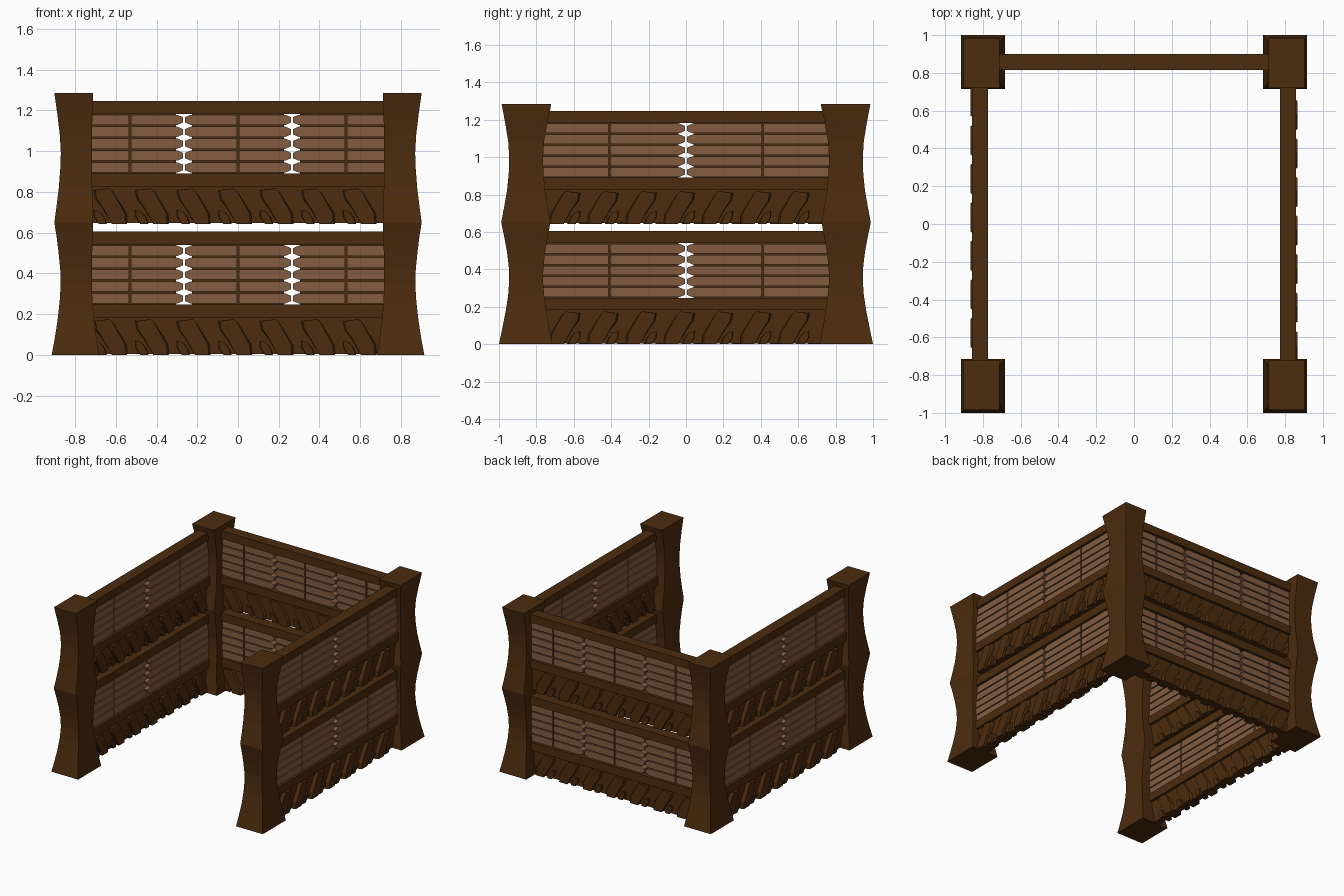
import bpy, bmesh

if "Cube" in bpy.data.objects:
    bpy.data.objects.remove(bpy.data.objects["Cube"])

def material(name, rgb):
    m = bpy.data.materials.new(name)
    m.diffuse_color = (*rgb, 1)
    m.use_nodes = True
    m.node_tree.nodes["Principled BSDF"].inputs["Base Color"].default_value = m.diffuse_color
    return m

DARK = material("dark brown wood", (0.072, 0.025, 0.0045))
LIGHT = material("light brown planks", (0.225, 0.108, 0.053))

def finish(name, bm, mat):
    bmesh.ops.recalc_face_normals(bm, faces=bm.faces)
    me = bpy.data.meshes.new(name)
    bm.to_mesh(me)
    bm.free()
    me.materials.append(mat)
    ob = bpy.data.objects.new(name, me)
    bpy.context.collection.objects.link(ob)
    return ob

def loft(bm, rings):
    """Closed solid through a list of equal-length point rings."""
    vs = [[bm.verts.new(p) for p in r] for r in rings]
    n = len(vs[0])
    for a, b in zip(vs, vs[1:]):
        for i in range(n):
            j = (i + 1) % n
            bm.faces.new((a[i], a[j], b[j], b[i]))
    bm.faces.new(vs[0])
    bm.faces.new(vs[-1])

def prism(bm, pts, v0, v1, place, bevel=0.0):
    """Extrude a (u, z) outline through the wall thickness v, edges optionally bevelled."""
    cu = sum(p[0] for p in pts) / len(pts)
    cz = sum(p[1] for p in pts) / len(pts)
    steps = [(v0, 1), (v1, 1)]
    if bevel:
        steps = [(v0, .9), (v0 + bevel, 1), (v1 - bevel, 1), (v1, .9)]
    # scaled about the centre, but the foot and the top keep their height
    loft(bm, [[place(cu + (u - cu) * s, v, z) for u, z in pts] for v, s in steps])

def box(bm, u0, u1, v0, v1, z0, z1, place):
    prism(bm, [(u0, z0), (u1, z0), (u1, z1), (u0, z1)], v0, v1, place)

# Corner posts: z, inner x, outer x, inner y, outer y
POST = [(0, .683, .915, .715, 1.0), (.08, .695, .900, .730, .983),
        (.17, .707, .886, .745, .965), (.26, .714, .876, .758, .951),
        (.34, .718, .871, .765, .945), (.42, .718, .873, .762, .948),
        (.50, .716, .881, .752, .958), (.58, .714, .891, .738, .973),
        (.65, .711, .902, .725, .988), (.73, .714, .891, .738, .973),
        (.82, .716, .880, .753, .957), (.91, .718, .873, .762, .948),
        (.99, .718, .870, .765, .945), (1.08, .717, .875, .760, .950),
        (1.18, .715, .887, .742, .966), (1.285, .712, .902, .720, .986)]
for sx, nx in ((-1, "left"), (1, "right")):
    for sy, ny in ((-1, "front"), (1, "back")):
        bm = bmesh.new()
        loft(bm, [[(sx * a, sy * c, z), (sx * b, sy * c, z),
                   (sx * b, sy * d, z), (sx * a, sy * d, z)] for z, a, b, c, d in POST])
        finish(f"{ny}_{nx}_post", bm, DARK)

# Leaning carved blocks along the foot of each tier, relative to their top corner
BIG = [(-.075, .0), (-.072, .05), (-.005, .158), (.012, .175), (.09, .165),
       (.082, .125), (.045, .075), (.0, .0)]
SMALL = [(.025, .0), (.035, .03), (.06, .062), (.09, .068), (.088, .035), (.065, .0)]

def wall(name, place, half, opens, joints, first, out):
    # u runs along the wall (seen from outside), v points outward
    rails, blocks, planks, backing = (bmesh.new() for _ in range(4))
    for base in (0.0, .643):
        top = .605 if base == 0 else .603
        box(rails, -half, half, -.043, .043, base + .183, base + .248, place)
        box(rails, -half, half, -.043, .043, base + .54, base + top, place)
        box(rails, -half, half, -.022, .022, base + .004, base + .19, place)
        for k in range(7):
            a = first + k * .204
            for shape, w in ((BIG, 0), (SMALL, .006)):
                prism(blocks, [(a + u, base + z) for u, z in shape],
                      -.042 + w, out - w, place, .012)
        # Planked infill: open joints are see-through, other joints show the backing
        cuts = sorted([-half, half] + opens + joints)
        for l, r in zip(cuts, cuts[1:]):
            ol, orr = l in opens, r in opens
            box(backing, l + (.04 if ol else 0), r - (.04 if orr else 0),
                -.018, .018, base + .245, base + .545, place)
            for i in range(5):
                z0 = base + .248 + i * .0584 + .004
                z1 = z0 + .0504
                u0, u1 = l + .005, r - .005
                cl, cr = (.028 if ol else .001), (.028 if orr else .001)
                h = .012
                prism(planks, [(u0, z0 + h), (u0 + cl, z0), (u1 - cr, z0), (u1, z0 + h),
                               (u1, z1 - h), (u1 - cr, z1), (u0 + cl, z1), (u0, z1 - h)],
                      -.028, .028, place)
    finish(name + "_rails", rails, DARK)
    finish(name + "_carved_blocks", blocks, DARK)
    finish(name + "_backing", backing, DARK)
    finish(name + "_planks", planks, LIGHT)

# Three walls, the front stays open
wall("right_wall", lambda u, v, z: (.815 + v, u, z), .77, [0], [-.41, .41], -.655, .05)
wall("left_wall", lambda u, v, z: (-.815 - v, -u, z), .77, [0], [-.41, .41], -.655, .05)
wall("back_wall", lambda u, v, z: (-u, .857 + v, z), .73, [-.265, .265], [-.53, 0, .53],
     -.605, .042)
